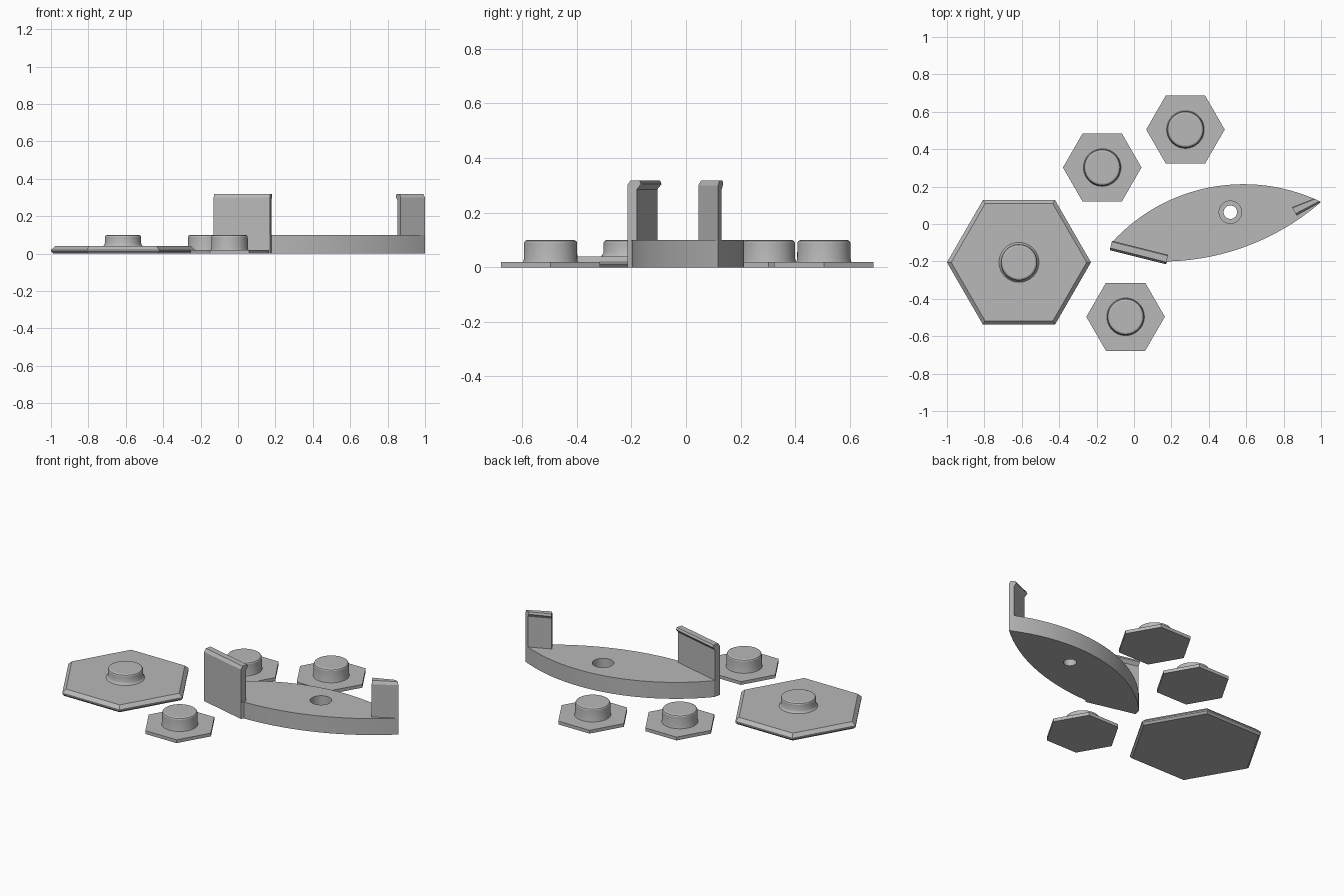
import bpy, bmesh, math
from mathutils import Vector

if "Cube" in bpy.data.objects:
    bpy.data.objects.remove(bpy.data.objects["Cube"])

grey = bpy.data.materials.new("plain grey")
grey.diffuse_color = (0.48, 0.48, 0.48, 1)
grey.use_nodes = True
grey.node_tree.nodes["Principled BSDF"].inputs["Base Color"].default_value = grey.diffuse_color


def finish(name, bm, smooth=False):
    bmesh.ops.remove_doubles(bm, verts=bm.verts, dist=1e-5)
    bmesh.ops.recalc_face_normals(bm, faces=bm.faces)
    mesh = bpy.data.meshes.new(name)
    bm.to_mesh(mesh)
    bm.free()
    mesh.materials.append(grey)
    ob = bpy.data.objects.new(name, mesh)
    bpy.context.collection.objects.link(ob)
    if smooth:
        bpy.ops.object.select_all(action='DESELECT')
        ob.select_set(True)
        bpy.context.view_layer.objects.active = ob
        bpy.ops.object.shade_smooth_by_angle(angle=math.radians(25))
    return ob


def skin(bm, rings):
    """Join equal closed rings of points and cap both ends."""
    rows = [[bm.verts.new(p) for p in r] for r in rings]
    n = len(rows[0])
    for a, b in zip(rows, rows[1:]):
        for i in range(n):
            j = (i + 1) % n
            bm.faces.new((a[i], a[j], b[j], b[i]))
    bm.faces.new(rows[0][::-1])
    bm.faces.new(rows[-1])


def turned(name, x, y, sides, profile, smooth=False):
    """Stack of regular polygons given as (radius, z)."""
    bm = bmesh.new()
    angles = [2 * math.pi * i / sides for i in range(sides)]
    skin(bm, [[(x + r * math.cos(a), y + r * math.sin(a), z) for a in angles]
              for r, z in profile])
    return finish(name, bm, smooth)


def arc(a, m, b, steps=28):
    """Points on the circle from a to b through m."""
    a, m, b = Vector(a), Vector(m), Vector(b)
    d = 2 * (a.x * (m.y - b.y) + m.x * (b.y - a.y) + b.x * (a.y - m.y))
    A, M, B = a.length_squared, m.length_squared, b.length_squared
    c = Vector(((A * (m.y - b.y) + M * (b.y - a.y) + B * (a.y - m.y)) / d,
                (A * (b.x - m.x) + M * (a.x - b.x) + B * (m.x - a.x)) / d))
    t0 = math.atan2(a.y - c.y, a.x - c.x)
    t1 = math.atan2(b.y - c.y, b.x - c.x)
    sweep = (t1 - t0 + math.pi) % (2 * math.pi) - math.pi
    r = (a - c).length
    return [(c.x + r * math.cos(t0 + sweep * i / steps),
             c.y + r * math.sin(t0 + sweep * i / steps)) for i in range(steps + 1)]


def hook(name, p, q, u, v):
    """Upright clip from p to q; u and v are the inward directions at each end."""
    profile = [(0, 0), (0, .30), (.012, .318), (.046, .318), (.052, .305),
               (.036, .285), (.036, 0)]
    bm = bmesh.new()
    skin(bm, [[(e[0] + d[0] * n, e[1] + d[1] * n, z) for n, z in profile]
              for e, d in ((p, u), (q, v))])
    return finish(name, bm)


# Hexagonal plates with round pegs
turned("large_plate", -.615, -.205, 6, [(.372, 0), (.385, .012), (.385, .02), (.362, .04)])
turned("large_peg", -.615, -.205, 48,
       [(.109, .038), (.102, .044), (.097, .055), (.097, .09), (.094, .096), (.086, .1)], True)
for i, (x, y) in enumerate([(-.17, .302), (.275, .505), (-.045, -.496)], 1):
    turned(f"small_plate_{i}", x, y, 6, [(.21, 0), (.21, .02)])
    turned(f"small_peg_{i}", x, y, 48,
           [(.101, .018), (.098, .03), (.097, .09), (.094, .096), (.086, .1)], True)

# Leaf-shaped base, cut straight where the wide clip stands
tip = (1.0, .118)
outline = (arc((-.12, -.1), (.353, .184), tip) + arc(tip, (.4, -.176), (.18, -.2))[1:]
           + [(.17, -.215), (-.13, -.14)])
bm = bmesh.new()
skin(bm, [[(x, y, z) for x, y in outline] for z in (0, .1)])
base = finish("leaf_base", bm)

# Stepped screw hole
cutter = turned("hole_cutter", .515, .063, 40, [(.036, -.05), (.036, .04), (.06, .04), (.06, .15)])
cutter.hide_render = True
cutter.hide_viewport = True
cut = base.modifiers.new("hole", 'BOOLEAN')
cut.operation = 'DIFFERENCE'
cut.solver = 'EXACT'
cut.object = cutter
bpy.context.view_layer.objects.active = base
base.select_set(True)
bpy.ops.object.modifier_apply(modifier="hole")
bpy.data.objects.remove(cutter)
bpy.ops.object.select_all(action='DESELECT')
base.select_set(True)
bpy.ops.object.shade_smooth_by_angle(angle=math.radians(25))

# Wide clip and narrow tip clip
hook("wide_clip", (-.13, -.14), (.17, -.215), (.243, .97), (.243, .97))
hook("tip_clip", (.87, .045), tip, (-.5, .87), (-.7, .35))
